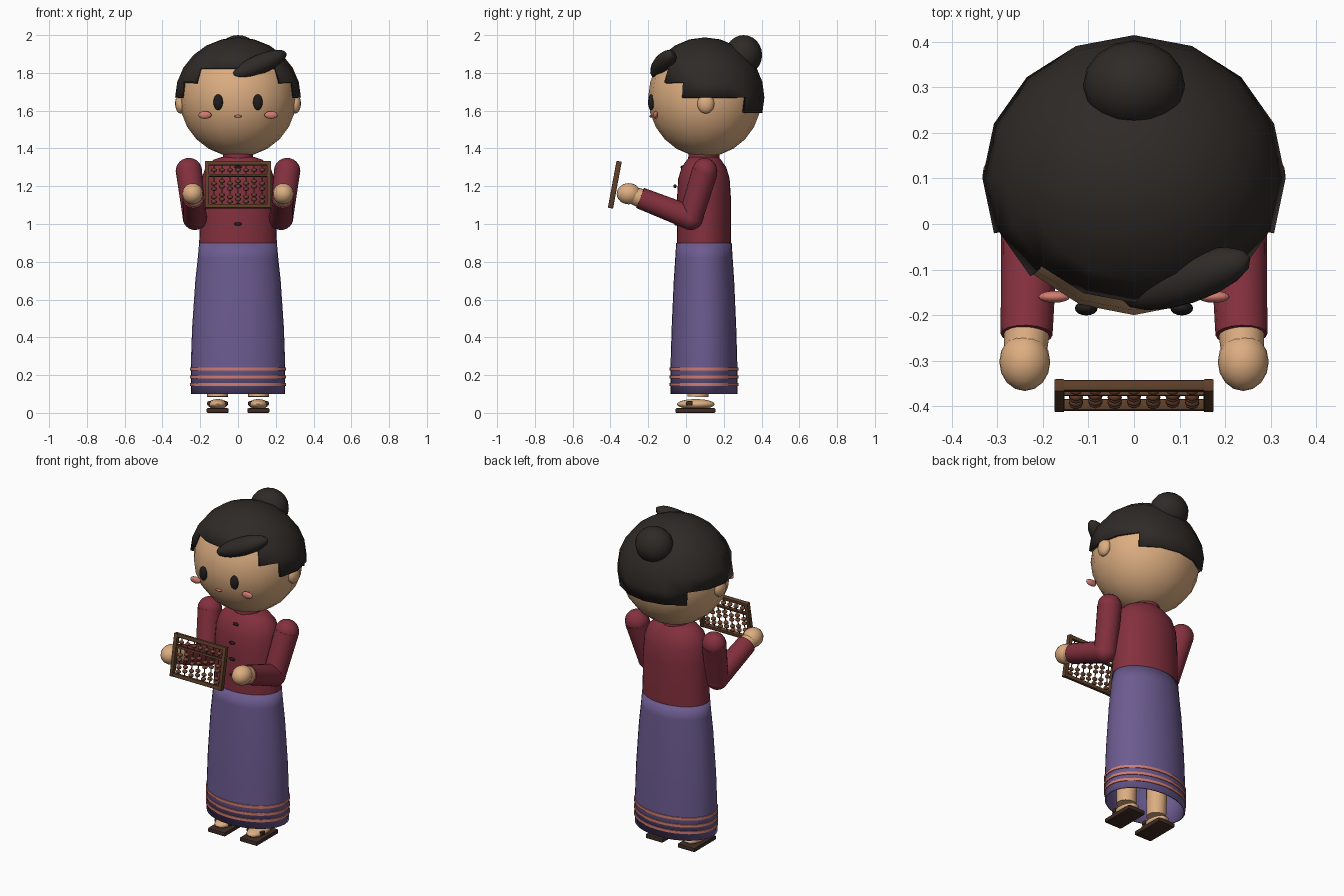
import bpy, bmesh
from math import radians, degrees, acos, asin, sin, cos, pi
from mathutils import Vector, Matrix, Euler

if "Cube" in bpy.data.objects:
    bpy.data.objects.remove(bpy.data.objects["Cube"])


def material(name, rgb):
    m = bpy.data.materials.new(name)
    m.diffuse_color = (*rgb, 1)
    m.use_nodes = True
    m.node_tree.nodes["Principled BSDF"].inputs["Base Color"].default_value = m.diffuse_color
    return m


SKIN = material("skin", (0.72, 0.42, 0.22))
HAIR = material("hair", (0.028, 0.023, 0.02))
BLOUSE = material("blouse", (0.23, 0.03, 0.048))
SKIRT = material("skirt", (0.15, 0.105, 0.28))
PINK = material("pink", (0.65, 0.2, 0.16))
WOOD = material("wood", (0.11, 0.05, 0.022))
BEAD = material("bead", (0.16, 0.06, 0.028))
DARK = material("dark", (0.015, 0.012, 0.012))
SOLE = material("sole", (0.05, 0.025, 0.018))
CY = 0.095  # body axis in y


def finish(name, bm, mat):
    bmesh.ops.recalc_face_normals(bm, faces=bm.faces)
    me = bpy.data.meshes.new(name)
    bm.to_mesh(me)
    bm.free()
    me.materials.append(mat)
    ob = bpy.data.objects.new(name, me)
    bpy.context.collection.objects.link(ob)
    return ob


def place(loc, scale, rot=(0, 0, 0)):
    return Matrix.LocRotScale(Vector(loc), Euler([radians(a) for a in rot]), Vector(scale))


def ball(name, loc, r, mat, seg=16, rings=12, rot=(0, 0, 0)):
    bm = bmesh.new()
    bmesh.ops.create_uvsphere(bm, u_segments=seg, v_segments=rings, radius=1,
                              matrix=place(loc, r, rot))
    return finish(name, bm, mat)


def box(name, loc, size, mat, bevel=0.0, rot=(0, 0, 0)):
    bm = bmesh.new()
    bmesh.ops.create_cube(bm, size=1, matrix=place(loc, size, rot))
    if bevel:
        bmesh.ops.bevel(bm, geom=bm.edges[:], offset=bevel, segments=2, affect='EDGES', profile=0.5)
    return finish(name, bm, mat)


def limb(name, a, b, r1, r2, mat, seg=16):
    a, b = Vector(a), Vector(b)
    d = b - a
    m = Matrix.Translation((a + b) / 2) @ d.to_track_quat('Z', 'Y').to_matrix().to_4x4()
    bm = bmesh.new()
    bmesh.ops.create_cone(bm, cap_ends=True, segments=seg, radius1=r1, radius2=r2,
                          depth=d.length, matrix=m)
    return finish(name, bm, mat)


def loft(name, profile, mat, cap=True, closed=False, seg=32):
    """Elliptical rings (z, rx, ry) around the body axis."""
    bm = bmesh.new()
    rings = [[bm.verts.new((rx * cos(2 * pi * i / seg), CY + ry * sin(2 * pi * i / seg), z))
              for i in range(seg)] for z, rx, ry in profile]
    pairs = list(zip(rings, rings[1:])) + ([(rings[-1], rings[0])] if closed else [])
    for lo, hi in pairs:
        for i in range(seg):
            j = (i + 1) % seg
            bm.faces.new((lo[i], lo[j], hi[j], hi[i]))
    if cap:
        bm.faces.new(rings[0])
        bm.faces.new(rings[-1])
    return finish(name, bm, mat)


# Head and face
HEAD = Vector((0, 0.1, 1.67))
ball("head", HEAD, (0.31, 0.3, 0.314), SKIN)
ball("mouth", (0, -0.186, 1.57), (0.02, 0.008, 0.007), PINK)
for s, side in ((-1, "left"), (1, "right")):
    ball(side + "_eye", (s * 0.105, -0.185, 1.645), (0.025, 0.016, 0.042), DARK)
    ball(side + "_cheek", (s * 0.175, -0.16, 1.577), (0.035, 0.013, 0.02), PINK)
    ball(side + "_ear", (s * 0.303, 0.105, 1.637), (0.03, 0.045, 0.052), SKIN)

# Hair cap with a stepped hairline
bm = bmesh.new()
bmesh.ops.create_uvsphere(bm, u_segments=16, v_segments=12, radius=1)
cut = []
for f in bm.faces:
    c = f.calc_center_median().normalized()
    around = degrees(acos(max(-1, min(1, -c.y / c.xy.length))))
    limit = 30 if around < 45 else 15 if around < 67.5 else 0 if around < 135 else -15
    if degrees(asin(c.z)) < limit:
        cut.append(f)
bmesh.ops.delete(bm, geom=cut, context='FACES')
bm.transform(place(HEAD, (0.333, 0.315, 0.318)))
cap = finish("hair_cap", bm, HAIR)
sol = cap.modifiers.new("thickness", 'SOLIDIFY')
sol.thickness, sol.offset = 0.02, -1
ball("hair_bun", (0, 0.305, 1.895), (0.112, 0.098, 0.105), HAIR)
ball("hair_fringe", (0.115, -0.12, 1.845), (0.16, 0.055, 0.052), HAIR, rot=(0, -22, 18))

# Neck and blouse
loft("neck", [(1.32, 0.07, 0.075), (1.42, 0.07, 0.075)], SKIN, seg=16)
loft("blouse", [(0.88, 0.206, 0.142), (1.0, 0.203, 0.142), (1.15, 0.2, 0.142), (1.24, 0.192, 0.136),
                (1.3, 0.172, 0.118), (1.34, 0.13, 0.09), (1.355, 0.085, 0.078)], BLOUSE)
loft("collar", [(1.34, 0.082, 0.084), (1.372, 0.078, 0.082)], BLOUSE)
for y, z in ((-0.02, 1.3), (-0.058, 1.2), (-0.056, 1.1), (-0.052, 1.0)):
    ball("button", (0, y, z), (0.02, 0.009, 0.009), DARK, 12, 8)

# Skirt, open at the hem, with three bands
skirt_profile = [(0.1, 0.25, 0.178), (0.25, 0.25, 0.177), (0.45, 0.243, 0.171),
                 (0.7, 0.226, 0.16), (0.82, 0.213, 0.152), (0.9, 0.206, 0.147)]
skirt = loft("skirt", skirt_profile, SKIRT, cap=False)
sol = skirt.modifiers.new("thickness", 'SOLIDIFY')
sol.thickness, sol.offset = 0.008, -1
for z in (0.15, 0.19, 0.233):
    loft("skirt_band", [(z - 0.008, 0.246, 0.173), (z - 0.008, 0.255, 0.182),
                        (z + 0.008, 0.255, 0.182), (z + 0.008, 0.246, 0.173)],
         PINK, cap=False, closed=True)

for s, side in ((-1, "left"), (1, "right")):
    # Legs and sandals
    x = s * 0.108
    limb(side + "_leg", (x, 0.063, 0.085), (x, 0.075, 0.5), 0.055, 0.065, SKIN)
    ball(side + "_foot", (x, 0.052, 0.046), (0.052, 0.1, 0.027), SKIN)
    box(side + "_sandal_sole", (x, 0.05, 0.0125), (0.115, 0.21, 0.025), SOLE, 0.005)
    box(side + "_sandal_strap", (x, 0.018, 0.05), (0.11, 0.035, 0.024), SOLE, 0.008)
    # Bent arms
    shoulder, elbow = (s * 0.26, 0.1, 1.28), (s * 0.228, 0.025, 1.033)
    cuff, hand = (s * 0.236, -0.243, 1.138), (s * 0.24, -0.303, 1.16)
    ball(side + "_shoulder", shoulder, (0.07, 0.066, 0.07), BLOUSE)
    limb(side + "_upper_sleeve", shoulder, elbow, 0.069, 0.064, BLOUSE)
    ball(side + "_elbow", elbow, (0.065,) * 3, BLOUSE)
    limb(side + "_forearm_sleeve", elbow, cuff, 0.064, 0.057, BLOUSE)
    limb(side + "_wrist", cuff, hand, 0.05, 0.045, SKIN)
    ball(side + "_hand", hand, (0.056, 0.064, 0.056), SKIN)

# Counting frame, built upright then leaned back
parts = []
for s in (-1, 1):
    parts.append(box("frame_side", (s * 0.164, 0, 0), (0.022, 0.028, 0.252), WOOD, 0.003))
    parts.append(box("frame_rail", (0, 0, s * 0.115), (0.33, 0.024, 0.021), WOOD, 0.003))
parts.append(box("frame_divider", (0, 0, 0.05), (0.31, 0.018, 0.012), WOOD))
for i in range(7):
    x = (i - 3) * 0.0425
    parts.append(limb("frame_rod", (x, 0, -0.11), (x, 0, 0.11), 0.003, 0.003, WOOD, 6))
    up = 0.012 * (i % 2)
    for z in (0.079, -0.091 + up, -0.066 + up, -0.022 + up, 0.006 + up):
        parts.append(ball("frame_bead", (x, 0, z), (0.016, 0.014, 0.011), BEAD, 8, 6))
lean = place((0, -0.377, 1.208), (1, 1, 1), (-10.5, 0, 0))
for p in parts:
    p.data.transform(lean)

# Smooth shading with sharp creases kept
bpy.ops.object.select_all(action='SELECT')
bpy.context.view_layer.objects.active = cap
bpy.ops.object.shade_smooth_by_angle(angle=radians(40))
